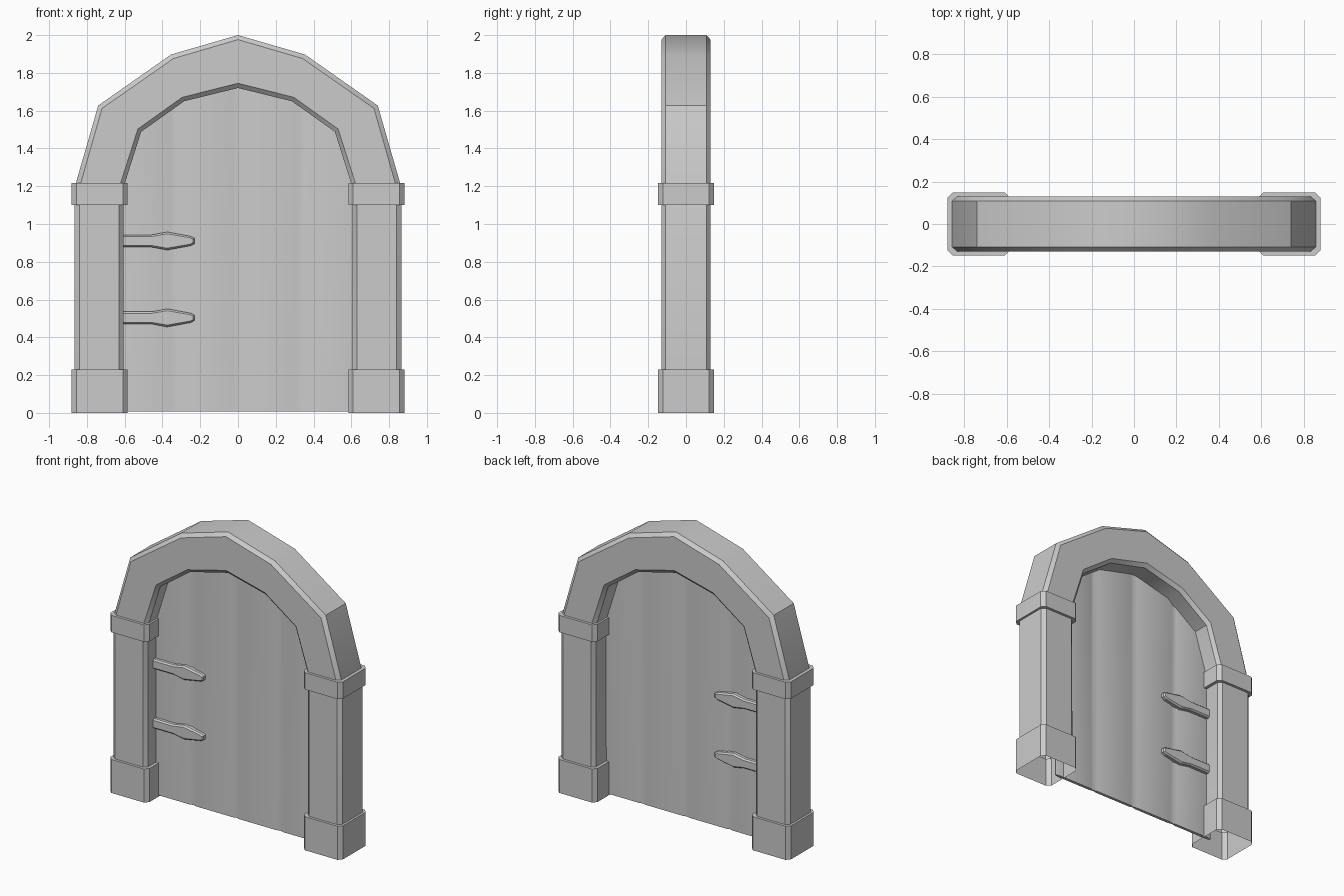
import bpy

if "Cube" in bpy.data.objects:
    bpy.data.objects.remove(bpy.data.objects["Cube"])

def make(name, verts, faces, smooth=None):
    me = bpy.data.meshes.new(name)
    me.from_pydata(verts, [], faces)
    ob = bpy.data.objects.new(name, me)
    bpy.context.collection.objects.link(ob)
    bpy.ops.object.select_all(action='DESELECT')
    ob.select_set(True)
    bpy.context.view_layer.objects.active = ob
    # consistent outward normals
    bpy.ops.object.mode_set(mode='EDIT')
    bpy.ops.mesh.select_all(action='SELECT')
    bpy.ops.mesh.normals_make_consistent(inside=False)
    bpy.ops.object.mode_set(mode='OBJECT')
    if smooth:
        bpy.ops.object.shade_smooth_by_angle(angle=smooth)
    return ob

def loft(name, rings, start=True, end=True, smooth=None):
    """Skin a list of equal-sized closed rings."""
    n = len(rings[0])
    verts = [v for r in rings for v in r]
    faces = [(k*n + i, k*n + (i+1) % n, (k+1)*n + (i+1) % n, (k+1)*n + i)
             for k in range(len(rings) - 1) for i in range(n)]
    if start:
        faces.append(tuple(range(n)))
    if end:
        faces.append(tuple(range((len(rings)-1)*n, len(rings)*n)))
    return make(name, verts, faces, smooth)

# Frame: chamfered section swept up one pillar, over the arch and down
# each station: outer edge, outer chamfer, inner chamfer, inner edge (x, z)
half = [
    ((.866, .18), (.84, .18), (.63, .18), (.605, .18)),
    ((.866, 1.19), (.84, 1.19), (.63, 1.19), (.607, 1.19)),
    ((.74, 1.627), (.72, 1.612), (.53, 1.503), (.513, 1.488)),
    ((.355, 1.897), (.342, 1.876), (.295, 1.671), (.285, 1.65)),
    ((0, 2.0), (0, 1.976), (0, 1.745), (0, 1.72)),
]
stations = half + [tuple((-x, z) for x, z in s) for s in reversed(half[:-1])]
ys = (-.108, -.13, -.13, -.108)
rings = []
for s in stations:
    front = [(x, y, z) for (x, z), y in zip(s, ys)]
    rings.append(front + [(x, -y, z) for x, y, z in reversed(front)])
loft("arch_frame", rings, False, False, smooth=0.6)

# Pillar bases (open underneath) and capitals, chamfered rectangles in plan
def block(name, side, z0, z1, bottom):
    hx, hy, c = .148, .148, .025
    plan = [(hx-c, -hy), (hx, -hy+c), (hx, hy-c), (hx-c, hy),
            (-hx+c, hy), (-hx, hy-c), (-hx, -hy+c), (-hx+c, -hy)]
    loft(name, [[(side*.733 + x, y, z) for x, y in plan] for z in (z0, z1)], bottom)

for side, label in ((-1, "left"), (1, "right")):
    block(label + "_base", side, 0, .23, False)
    block(label + "_capital", side, 1.1, 1.216, True)

# Door: thin boarded panel with shallow grooves, its top hidden inside the arch
DOOR_Y = -.012
edges = [(-.645, 1.53), (-.33, 1.785), (0, 1.86), (.33, 1.785), (.645, 1.53)]
cols = []                                   # x, top z, half thickness
for (xa, za), (xb, zb) in zip(edges, edges[1:]):
    for t, h in ((0, .003), (.08, .01), (.92, .01)):
        cols.append((xa + (xb-xa)*t, za + (zb-za)*t, h))
cols.append((*edges[-1], .003))

def door_ring(top):
    line = [(x, z if top else .008, h) for x, z, h in cols]
    return ([(x, DOOR_Y - h, z) for x, z, h in line]
            + [(x, DOOR_Y + h, z) for x, z, h in reversed(line)])

loft("door_panel", [door_ring(False), door_ring(True)], smooth=0.6)

# Hinge straps on both faces of the door
outline = [(-.64, .033), (-.455, .033), (-.375, .048), (-.25, .025), (-.23, .014)]
inset = [(-.64, .024), (-.457, .024), (-.375, .038), (-.254, .017), (-.238, .01)]

def closed(pts, y, zc):
    return [(x, y, zc + h) for x, h in pts] + [(x, y, zc - h) for x, h in reversed(pts)]

for zc, level in ((.91, "upper"), (.503, "lower")):
    for s, face in ((-1, "front"), (1, "back")):
        loft(f"{level}_{face}_hinge",
             [closed(outline, DOOR_Y + s*.004, zc), closed(outline, DOOR_Y + s*.03, zc),
              closed(inset, DOOR_Y + s*.04, zc)])
